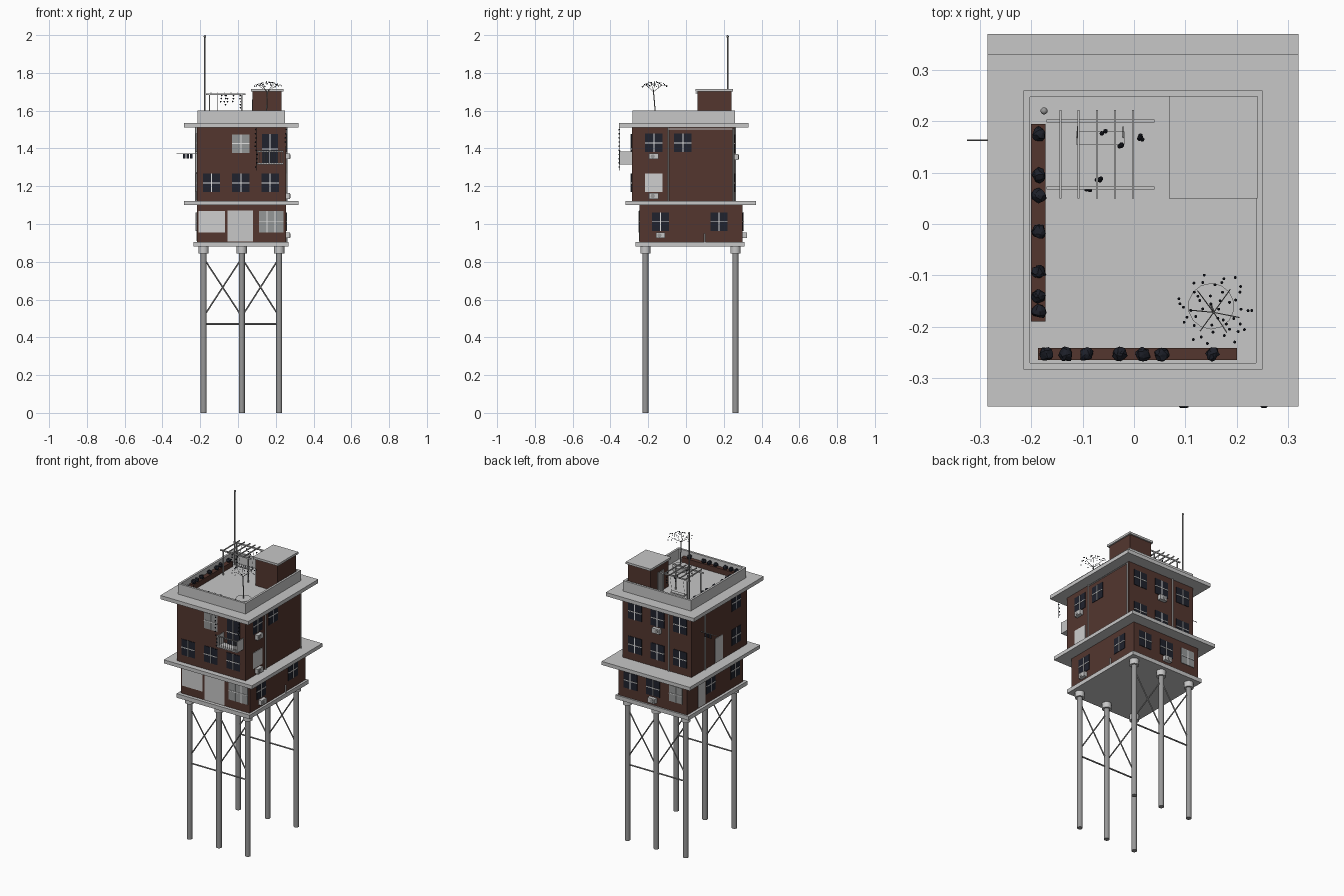
import bpy, bmesh, math, random
from mathutils import Vector, Matrix

random.seed(4)
if "Cube" in bpy.data.objects:
    bpy.data.objects.remove(bpy.data.objects["Cube"])


def material(name, r, g, b):
    m = bpy.data.materials.new(name)
    m.use_nodes = True
    m.diffuse_color = (r, g, b, 1)
    m.node_tree.nodes["Principled BSDF"].inputs["Base Color"].default_value = (r, g, b, 1)
    return m


BRICK = material("brick", .087, .037, .028)
CONCRETE = material("concrete", .57, .57, .57)
METAL = material("metal", .31, .31, .31)
WHITE = material("pale_paint", .75, .75, .75)
GLASS = material("dark_glass", .014, .016, .026)
LEAF = material("dark_leaf", .012, .014, .022)
BLIND = material("window_blind", .62, .62, .62)
HAZE = material("hazy_glass", .3, .31, .31)


class Part:
    """One named object gathered from boxes, rods and blobs."""

    def __init__(self, name, mat):
        self.name, self.mat, self.bm = name, mat, bmesh.new()

    def box(self, a, b):
        a, b = Vector(a), Vector(b)
        size = [abs(v) for v in b - a]
        bmesh.ops.create_cube(self.bm, size=1, matrix=Matrix.Translation((a + b) / 2) @ Matrix.Diagonal((*size, 1)))

    def rod(self, a, b, r, sides=6):
        a, b = Vector(a), Vector(b)
        turn = (b - a).to_track_quat("Z", "Y").to_matrix().to_4x4()
        bmesh.ops.create_cone(self.bm, cap_ends=True, segments=sides, radius1=r, radius2=r,
                              depth=(b - a).length, matrix=Matrix.Translation((a + b) / 2) @ turn)

    def blob(self, c, r, detail=1):
        bmesh.ops.create_icosphere(self.bm, subdivisions=detail, radius=r, matrix=Matrix.Translation(c))

    def done(self, smooth=False):
        mesh = bpy.data.meshes.new(self.name)
        self.bm.to_mesh(mesh)
        self.bm.free()
        mesh.materials.append(self.mat)
        ob = bpy.data.objects.new(self.name, mesh)
        bpy.context.collection.objects.link(ob)
        if smooth:
            bpy.ops.object.select_all(action="DESELECT")
            ob.select_set(True)
            bpy.context.view_layer.objects.active = ob
            bpy.ops.object.shade_smooth_by_angle()


def single(name, mat, a, b):
    p = Part(name, mat)
    p.box(a, b)
    p.done()


# Main masses
X0, X1 = -.218, .253
single("base_slab", CONCRETE, (-.235, -.267, .88), (.267, .31, .905))
single("lower_storey", BRICK, (X0, -.246, .905), (X1, .30, 1.10))
single("lower_eave", CONCRETE, (-.285, -.32, 1.10), (.32, .37, 1.122))
single("upper_storeys", BRICK, (X0, -.287, 1.122), (X1, .257, 1.512))
single("roof_slab", CONCRETE, (-.285, -.355, 1.512), (.32, .33, 1.535))
parapet = Part("parapet", CONCRETE)
for y in (-.283, .247):
    parapet.box((-.215, y, 1.535), (.25, y + .013, 1.6))
for x in (-.215, .237):
    parapet.box((x, -.27, 1.535), (x + .013, .247, 1.6))
parapet.done()

# Pillars and cross bracing
pillars, collars, braces = Part("pillars", METAL), Part("pillar_collars", CONCRETE), Part("braces", METAL)
columns = (-.182, .02, .218)
for y in (-.215, .262):
    for x in columns:
        pillars.rod((x, y, 0), (x, y, .88), .016, 16)
        collars.rod((x, y, .845), (x, y, .88), .027, 16)
    for a, b in zip(columns, columns[1:]):
        braces.rod((a, y, .82), (b, y, .51), .004)
        braces.rod((a, y, .51), (b, y, .82), .004)
    braces.rod((columns[0], y, .47), (columns[-1], y, .47), .005)
pillars.done(True)
collars.done(True)
braces.done(True)


def on_wall(side, u, d, z):
    """Point at u along a wall, d out from it, at height z."""
    low = z < 1.11
    return {"front": (u, (-.246 if low else -.287) - d, z), "back": (u, (.30 if low else .257) + d, z),
            "left": (X1 + d, u, z), "right": (X0 - d, u, z)}[side]


bars = Part("window_bars", WHITE)
panes = {m: Part(m.name + "_panes", m) for m in (GLASS, BLIND, HAZE, CONCRETE)}
units, fans = Part("air_conditioners", CONCRETE), Part("air_conditioner_fans", METAL)


def wall_box(part, side, u0, u1, z0, z1, d0, d1):
    part.box(on_wall(side, u0, d0, z0), on_wall(side, u1, d1, z1))


def window(side, u, z, w=.092, h=.098, mat=GLASS, cols=2, rows=2):
    """Thin pane with glazing bars between its columns and rows."""
    l, r, b, t, f = u - w / 2, u + w / 2, z - h / 2, z + h / 2, .0025
    wall_box(panes[mat], side, l, r, b, t, -.002, .003)
    for i in range(1, cols):
        c = l + w * i / cols
        wall_box(bars, side, c - f, c + f, b, t, 0, .006)
    for i in range(1, rows):
        c = b + h * i / rows
        wall_box(bars, side, l, r, c - f, c + f, 0, .006)


def cooler(side, u, z):
    wall_box(units, side, u - .025, u + .025, z - .015, z + .015, 0, .022)
    fans.rod(on_wall(side, u - .006, .02, z), on_wall(side, u - .006, .024, z), .011, 12)


# Front: shop level, windows and balcony door
window("front", -.14, 1.012, .14, .115, BLIND, 1, 1)
window("front", .175, 1.012, .13, .115, HAZE, 3, 2)
window("front", .013, .99, .135, .165, CONCRETE, 1, 1)
for x in (-.14, .015, .17):
    window("front", x, 1.218)
    window("back", x, 1.218)
    window("back", x, 1.425)
    window("back", x, 1.012, mat=HAZE if x < -.1 else GLASS)
window("front", .015, 1.425, mat=HAZE)
window("front", .17, 1.398, .086, .155)

# Side walls
for y, z in ((-.17, 1.43), (-.017, 1.43), (-.135, 1.012), (.175, 1.012)):
    window("left", y, z)
window("left", -.17, 1.218, mat=BLIND, cols=1, rows=1)
for y, z in ((-.18, 1.43), (-.18, 1.218), (-.17, 1.012), (.07, 1.012)):
    window("right", y, z)
window("right", -.01, 1.2, .07, .15, CONCRETE, 1, 1)
window("right", .16, .985, .07, .15, CONCRETE, 1, 1)
for side, u, z in (("left", -.17, 1.358), ("left", -.17, 1.148), ("left", -.135, .94),
                   ("back", .015, 1.355), ("back", .015, .94)):
    cooler(side, u, z)
for p in (bars, units, fans, *panes.values()):
    p.done()

# Drain pipes
pipes = Part("drain_pipes", CONCRETE)
for side, u, z0, z1 in (("left", -.095, 1.122, 1.512), ("left", .10, .905, .95), ("left", .25, 1.122, 1.505),
                        ("right", .13, 1.122, 1.512), ("back", -.065, 1.122, 1.512)):
    pipes.rod(on_wall(side, u, .005, z0), on_wall(side, u, .005, z1), .004)
pipes.rod(on_wall("left", -.095, .005, 1.503), on_wall("left", .25, .005, 1.503), .003)
pipes.done(True)

# Balcony
balcony, rails = Part("balcony", CONCRETE), Part("balcony_railing", METAL)
balcony.box((.10, -.352, 1.315), (.24, -.287, 1.322))
for x in (.10, .236):
    balcony.box((x, -.352, 1.322), (x + .004, -.287, 1.385))
for i in range(11):
    x = .102 + .0136 * i
    rails.rod((x, -.349, 1.322), (x, -.349, 1.385), .002)
rails.box((.10, -.352, 1.382), (.24, -.346, 1.388))
balcony.done()
rails.done()

# Hanging vines under the roof edge
vines = Part("hanging_vines", LEAF)
for x, length in ((.097, .23), (.255, .10)):
    vines.rod((x, -.354, 1.512), (x, -.354, 1.512 - length), .0012, 4)
    for i in range(int(length / .022)):
        vines.blob((x + random.uniform(-.006, .006), -.354, 1.5 - .022 * i), .005)
vines.done()

# Drying rack on the right wall
rack, cloths = Part("drying_rack", METAL), Part("drying_cloths", GLASS)
rack.rod((X0, .163, 1.372), (-.325, .163, 1.372), .002)
for i in range(3):
    x = -.29 + .018 * i
    cloths.box((x, .162, 1.346), (x + .013, .164, 1.37))
rack.done()
cloths.done()

# Stair house and mast
single("stair_house", BRICK, (.077, .06, 1.535), (.231, .24, 1.702))
single("stair_house_roof", CONCRETE, (.068, .05, 1.702), (.24, .249, 1.715))
single("stair_house_door", METAL, (.073, .11, 1.535), (.078, .17, 1.66))
mast = Part("mast", METAL)
mast.rod((-.175, .22, 1.535), (-.175, .22, 1.99), .004, 8)
mast.blob((-.175, .22, 1.993), .007, 2)
mast.done(True)

# Pergola with swing bench and climbing plants
pergola, swing, climbers = Part("pergola", CONCRETE), Part("swing_bench", CONCRETE), Part("climbers", LEAF)
for y in (.07, .2):
    pergola.box((-.17, y - .003, 1.682), (.04, y + .003, 1.69))
    for x in (-.15, .02):
        pergola.box((x - .003, y - .003, 1.535), (x + .003, y + .003, 1.685))
for i in range(5):
    x = -.143 + .0353 * i
    pergola.box((x - .002, .05, 1.69), (x + .002, .222, 1.697))
swing.box((-.113, .155, 1.565), (-.018, .18, 1.572))
for x in (-.11, -.021):
    swing.rod((x, .168, 1.57), (x, .19, 1.685), .001, 4)
for x, y in ((-.09, .07), (-.068, .085), (-.06, .178), (-.028, .152), (.013, .168)):
    for i in range(random.randint(3, 5)):
        climbers.blob((x + random.uniform(-.005, .005), y + random.uniform(-.004, .004), 1.68 - .016 * i), .005)
for p in (pergola, swing, climbers):
    p.done()

# Planters and bushes
planters, bushes = Part("planters", BRICK), Part("bushes", LEAF)
planters.box((-.2, -.19, 1.535), (-.172, .195, 1.567))
planters.box((-.187, -.265, 1.535), (.2, -.241, 1.567))
spots = [(-.185, y) for y in (.175, .095, .055, -.015, -.093, -.14, -.17)]
spots += [(x, -.253) for x in (-.17, -.133, -.093, -.027, .017, .055, .153)]
for x, y in spots:
    bushes.blob((x, y, 1.577), .0135, 2)
for v in bushes.bm.verts:
    v.co += Vector([random.uniform(-.0025, .0025) for _ in range(3)])
planters.done()
bushes.done()

# Small roof tree in a round pot
pot, trunk, leaves = Part("tree_pot", CONCRETE), Part("tree_trunk", METAL), Part("tree_leaves", LEAF)
pot.rod((.15, -.16, 1.535), (.15, -.16, 1.56), .045, 14)
trunk.rod((.15, -.16, 1.56), (.155, -.172, 1.7), .003)
for i in range(6):
    a = i * math.tau / 6 + random.uniform(-.4, .4)
    trunk.rod((.155, -.172, 1.7), (.157 + .05 * math.cos(a), -.167 + .05 * math.sin(a), 1.735), .001, 4)
for i in range(46):
    r, a = .075 * math.sqrt((i + .5) / 46), i * 2.4 + random.uniform(-.3, .3)
    leaves.blob((.157 + r * math.cos(a), -.167 + r * math.sin(a), 1.753 - 4.5 * r * r + random.uniform(-.005, .003)), .0032)
for p in (pot, trunk, leaves):
    p.done()
